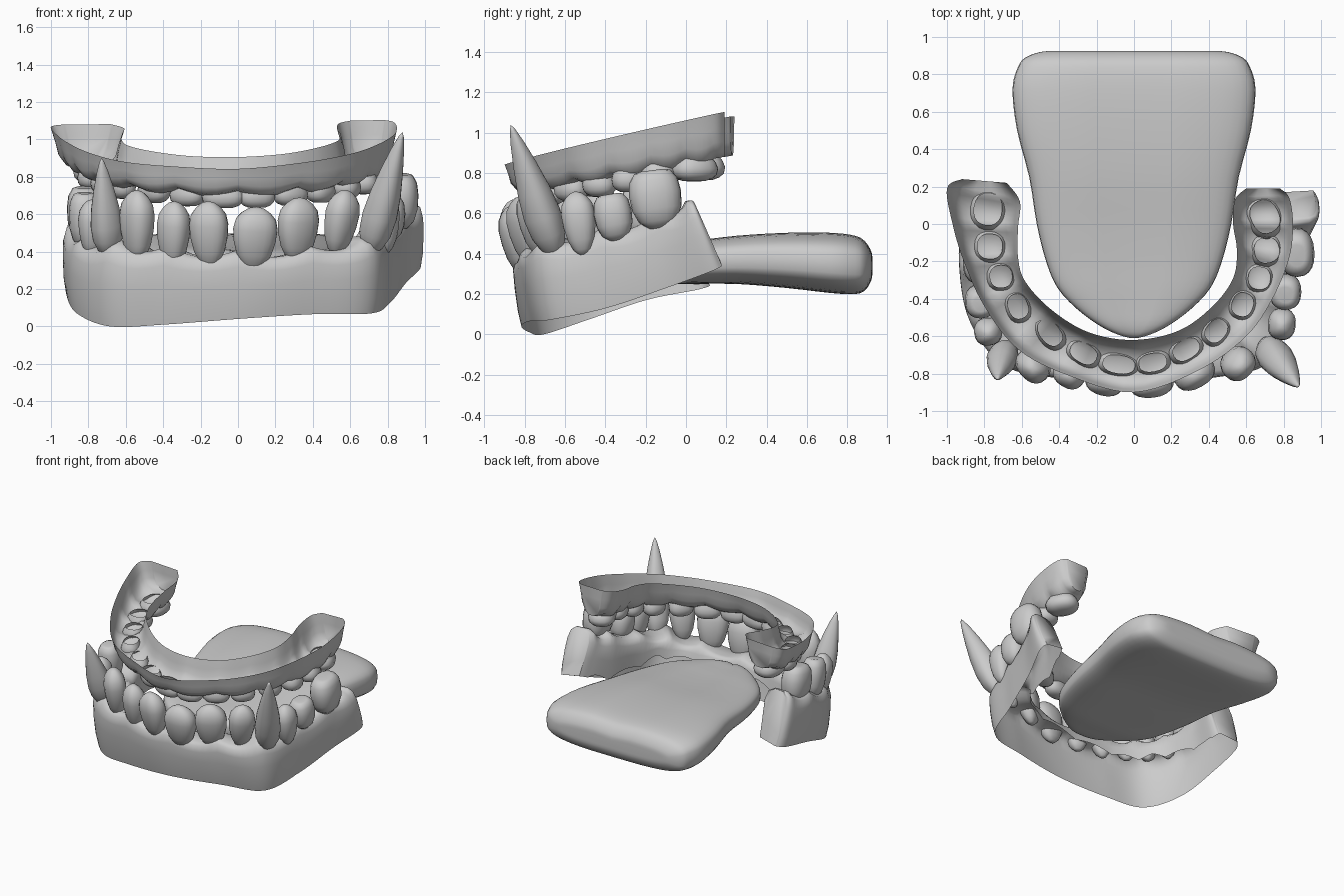
import bpy, bmesh, math
from mathutils import Vector

if "Cube" in bpy.data.objects:
    bpy.data.objects.remove(bpy.data.objects["Cube"])

grey = bpy.data.materials.new("plain grey")
grey.use_nodes = True
grey.diffuse_color = (0.6, 0.6, 0.6, 1)
grey.node_tree.nodes["Principled BSDF"].inputs["Base Color"].default_value = (0.6, 0.6, 0.6, 1)


def loft(name, rings, closed, caps, angle=60):
    """Skin a list of equally long rings into one smooth object."""
    bm = bmesh.new()
    rows = [[bm.verts.new(p) for p in ring] for ring in rings]
    n = len(rows[0])
    for a, b in zip(rows, rows[1:]):
        for i in range(n if closed else n - 1):
            j = (i + 1) % n
            bm.faces.new((a[i], a[j], b[j], b[i]))
    if caps:
        bm.faces.new(rows[0])
        bm.faces.new(rows[-1][::-1])
    bmesh.ops.remove_doubles(bm, verts=bm.verts, dist=0.0005)
    bmesh.ops.recalc_face_normals(bm, faces=bm.faces)
    mesh = bpy.data.meshes.new(name)
    bm.to_mesh(mesh)
    bm.free()
    obj = bpy.data.objects.new(name, mesh)
    bpy.context.collection.objects.link(obj)
    mesh.materials.append(grey)
    bpy.context.view_layer.objects.active = obj
    for o in bpy.context.selected_objects:
        o.select_set(False)
    obj.select_set(True)
    bpy.ops.object.shade_smooth_by_angle(angle=math.radians(angle))


def spline(points, steps):
    """Catmull-Rom samples through tuples of any length."""
    pts = [points[0]] + list(points) + [points[-1]]
    out = []
    for k in range(len(points) - 1):
        p = pts[k:k + 4]
        for s in range(steps):
            t = s / steps
            out.append(tuple(
                b + t * ((c - a) + t * ((2 * a - 5 * b + 4 * c - d) + t * (3 * b - a - 3 * c + d))) / 2
                for a, b, c, d in zip(*p)))
    return out + [tuple(points[-1])]


def lerp(a, b, t):
    return a + (b - a) * t


def scallop(k, steps, count):
    """Wave between neighbouring stations, flat at both ends of the arch."""
    inside = steps < k < count - steps
    return abs(math.sin(k * math.pi / steps)) if inside else 0


# Lower gum: inverted channel, open underneath, its inner wall short at the front
# stations: outer x, outer y, inner x, inner y, base z, crest z, lean
lower_arch = [
    (-.87, .12, -.71, .10, .24, .61, .13), (-.92, .05, -.68, .05, .22, .61, .09),
    (-.935, -.2, -.69, -.17, .17, .56, .05),
    (-.88, -.5, -.62, -.4, .07, .48, .03), (-.70, -.72, -.48, -.52, 0, .46, .05),
    (-.4, -.79, -.3, -.6, .01, .43, .05), (0, -.83, 0, -.64, .04, .41, .04),
    (.4, -.79, .33, -.6, .065, .43, .05), (.73, -.70, .52, -.5, .07, .48, .05),
    (.83, -.4, .63, -.35, .13, .53, .03), (.91, -.1, .71, -.08, .23, .61, .05),
    (.99, .12, .77, .10, .31, .66, .11), (.97, .18, .80, .17, .34, .66, .14)]
lower_section = [(.07, 0), (.02, .2), (0, .5), (.01, .75), (.08, .92), (.25, 1),
                 (.7, 1), (.9, .93), (1, .75), (.98, .4), (.95, 0)]
stations = spline(lower_arch, 8)
rings = []
for k, (ox, oy, ix, iy, zb, zt, lean) in enumerate(stations):
    ripple = scallop(k, 8, len(stations))
    lift = .24 * min(1, max(.1, -oy * 1.6)) + .03 * ripple
    ring = []
    for u, v in lower_section:
        base = zb + (lift if u > .8 else 0)
        ring.append((lerp(ox, ix, u), lerp(oy, iy, u) - lean * v,
                     lerp(base, zt - .045 * ripple * v, v)))
    rings.append(ring)
loft("lower_gum", rings, False, True)

# Upper gum: thin trough, open on top, rising towards the back
upper_arch = [
    (-.92, .24, -.68, .22), (-1, .19, -.61, .12), (-.97, 0, -.62, -.02), (-.91, -.2, -.62, -.18),
    (-.8, -.44, -.58, -.31), (-.62, -.67, -.44, -.46), (-.35, -.81, -.24, -.58),
    (0, -.9, 0, -.62), (.35, -.78, .24, -.57), (.6, -.6, .42, -.44), (.74, -.4, .53, -.29),
    (.83, -.18, .55, -.14), (.85, 0, .53, 0), (.83, .14, .54, .13), (.78, .19, .60, .19)]
upper_section = [(0, 0), (.06, .35), (.1, .65), (.2, .88), (.38, 1),
                 (.62, 1), (.8, .88), (.9, .65), (.94, .35), (1, 0)]
stations = spline(upper_arch, 6)
rings = []
for k, (ox, oy, ix, iy) in enumerate(stations):
    ripple = scallop(k, 6, len(stations))
    ring = []
    for u, v in upper_section:
        x, y = lerp(ox, ix, u), lerp(oy, iy, u)
        top = 1.045 + .225 * y + .02 * x
        floor = .85 + .16 * y - .03 * ripple
        ring.append((x, y, lerp(top, floor, v)))
    rings.append(ring)
loft("upper_gum", rings, False, True)

# Tooth outlines: position along the axis, relative radius
INCISOR = [(0, 0), (.02, .25), (.1, .52), (.25, .78), (.45, .94), (.65, 1), (.8, .9),
           (.9, .65), (.97, .35), (1, 0)]
FANG = [(0, 0), (.02, .3), (.08, .65), (.18, .92), (.32, 1), (.5, .88), (.7, .62),
        (.86, .36), (.96, .15), (1, 0)]
MOLAR = [(0, 0), (.03, .4), (.15, .75), (.35, .95), (.6, 1), (.82, .92), (.95, .7),
         (.98, .45), (.95, 0)]
OPEN_CROWN = [(0, .75), (.2, .9), (.45, 1), (.7, .94), (.87, .75), (.97, .45), (.98, 0)]


def tooth(name, base, tip, width, depth, outline):
    """Round tooth from base to tip, its broad side turned outwards."""
    base, tip = Vector(base), Vector(tip)
    axis = tip - base
    out = Vector((base.x * .9, base.y + .25, 0))
    if abs(base.x) > .72:
        out.y *= .3
    side = axis.cross(out).normalized()
    front = side.cross(axis).normalized()
    rings = []
    for t, r in outline:
        ring = []
        for i in range(20):
            a = i * math.tau / 20
            c, s = math.cos(a), math.sin(a)
            c, s = (math.copysign(abs(q) ** .85, q) for q in (c, s))
            ring.append(base + axis * t + side * (c * r * width / 2) + front * (s * r * depth / 2))
        rings.append(ring)
    loft(name, rings, True, False, 70)


# Lower front teeth: x, y, low z, high z, width, sideways lean
for n, (x, y, lo, hi, w, lean) in enumerate([
        (-.54, -.72, .34, .73, .2, .0), (-.35, -.76, .31, .67, .18, .01),
        (-.15, -.8, .31, .67, .21, -.01), (.08, -.81, .30, .64, .24, .02),
        (.31, -.76, .34, .69, .23, .02), (.52, -.71, .38, .73, .19, .06)]):
    tooth(f"lower_front_tooth_{n + 1}", (x, y, lo), (x + lean, y - .06, hi), w, .16, INCISOR)

# Large lower fangs
tooth("left_fang", (.70, -.64, .38), (.88, -.87, 1.04), .18, .18, FANG)
tooth("right_fang", (-.69, -.66, .37), (-.73, -.83, .9), .15, .17, FANG)

# Lower side teeth: x, y, low z, high z, width along the arch, depth
for n, (x, y, lo, hi, w, d) in enumerate([
        (.79, -.51, .39, .71, .17, .15), (.81, -.34, .46, .7, .19, .17),
        (.87, -.13, .52, .82, .26, .19),
        (-.78, -.55, .37, .68, .15, .15), (-.82, -.39, .42, .72, .18, .17),
        (-.82, -.18, .46, .75, .24, .19)]):
    outline = INCISOR if n % 3 == 0 else MOLAR
    tooth(f"lower_side_tooth_{n + 1}", (x, y, lo), (x, y - .04, hi), w, d, outline)

# Upper teeth: x, y, width along the arch, depth
for n, (x, y, w, d) in enumerate([
        (-.78, .08, .23, .2), (-.77, -.12, .18, .18), (-.71, -.28, .16, .16),
        (-.62, -.44, .18, .14), (-.45, -.58, .21, .14), (-.27, -.69, .2, .14),
        (-.08, -.75, .23, .13), (.1, -.74, .2, .13), (.28, -.67, .2, .14),
        (.44, -.57, .18, .14), (.58, -.43, .17, .15), (.67, -.29, .16, .16),
        (.71, -.14, .18, .18), (.7, .04, .24, .2)]):
    z = .85 + .16 * y
    tooth(f"upper_tooth_{n + 1}", (x, y, z + .02), (x, y, z - .1), w, d, OPEN_CROWN)

# Tongue: y, half width, bottom z, top z
tongue = [(-.61, .02, .33, .36), (-.59, .09, .29, .39), (-.54, .19, .27, .41), (-.45, .31, .26, .42),
          (-.34, .41, .25, .43), (-.2, .47, .25, .44), (0, .52, .25, .46), (.25, .56, .25, .49),
          (.5, .625, .23, .505), (.72, .65, .205, .505), (.84, .62, .20, .49),
          (.89, .58, .22, .46), (.92, .5, .27, .41), (.925, .42, .31, .37)]
rings = []
for y, half, lo, hi in spline(tongue, 3):
    ring = []
    for i in range(40):
        a = i * math.tau / 40
        c, s = math.cos(a), math.sin(a)
        c, s = (math.copysign(abs(q) ** .6, q) for q in (c, s))
        groove = .012 * math.exp(-(c * 8) ** 2) if s > 0 else 0
        ring.append((half * c, y, (lo + hi) / 2 + s * (hi - lo) / 2 - groove))
    rings.append(ring)
loft("tongue", rings, True, True)
